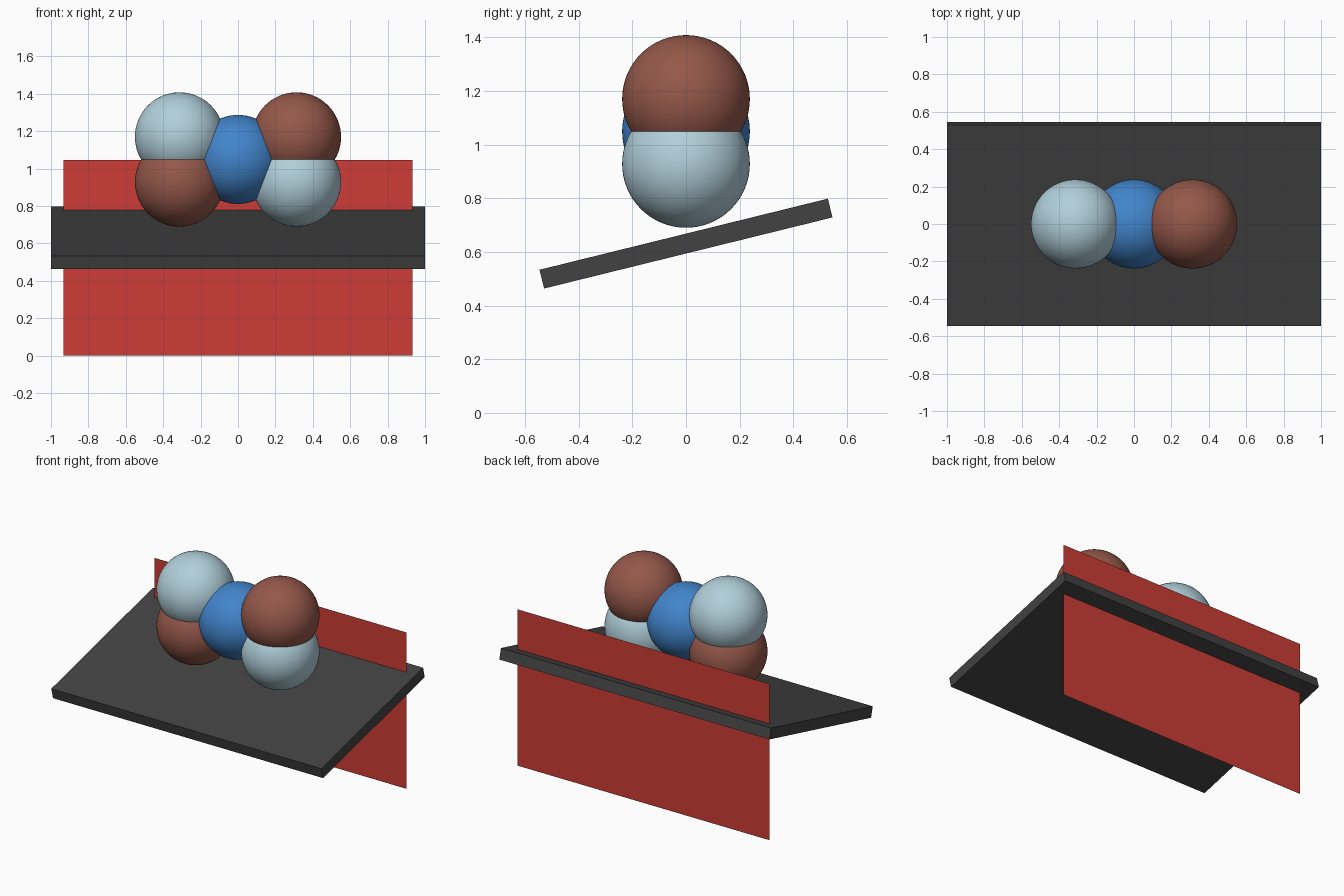
import bpy
import math

if "Cube" in bpy.data.objects:
    bpy.data.objects.remove(bpy.data.objects["Cube"])


def material(name, rgb):
    """Flat material from sRGB 0-255 values, stored linear."""
    lin = [((c / 255 + 0.055) / 1.055) ** 2.4 for c in rgb]
    mat = bpy.data.materials.new(name)
    mat.diffuse_color = (*lin, 1)
    mat.use_nodes = True
    mat.node_tree.nodes["Principled BSDF"].inputs["Base Color"].default_value = mat.diffuse_color
    return mat


red = material("red", (205, 60, 54))
charcoal = material("charcoal", (66, 66, 66))
blue = material("blue", (66, 133, 204))
pale_blue = material("pale blue", (177, 207, 218))
brown = material("brown", (149, 88, 74))


def finish(name, mat):
    obj = bpy.context.object
    obj.name = name
    obj.data.materials.append(mat)
    return obj


def ball(name, x, z, mat):
    bpy.ops.mesh.primitive_uv_sphere_add(
        segments=64, ring_count=32, radius=0.238, location=(x, 0, z))
    finish(name, mat)
    bpy.ops.object.shade_smooth()


# Tilted slab, rising towards the back
bpy.ops.mesh.primitive_cube_add(size=1, location=(0, 0, 0.631))
slab = finish("tilted_slab", charcoal)
slab.scale = (2, 1.107, 0.072)
slab.rotation_euler.x = math.radians(13.85)

# Thin upright sheet that passes through the slab near its back edge
bpy.ops.mesh.primitive_plane_add(
    size=1, location=(0, 0.45, 0.523), rotation=(math.radians(90), 0, 0))
sheet = finish("upright_sheet", red)
sheet.scale = (1.866, 1.046, 1)

# Middle ball and the four overlapping balls around it
MID_Z, DX, DZ = 1.049, 0.313, 0.121
ball("middle_ball", 0, MID_Z, blue)
for side, sx in (("left", -1), ("right", 1)):
    for level, sz in (("lower", -1), ("upper", 1)):
        ball(f"{level}_{side}_ball", sx * DX, MID_Z + sz * DZ,
             brown if sx * sz > 0 else pale_blue)
